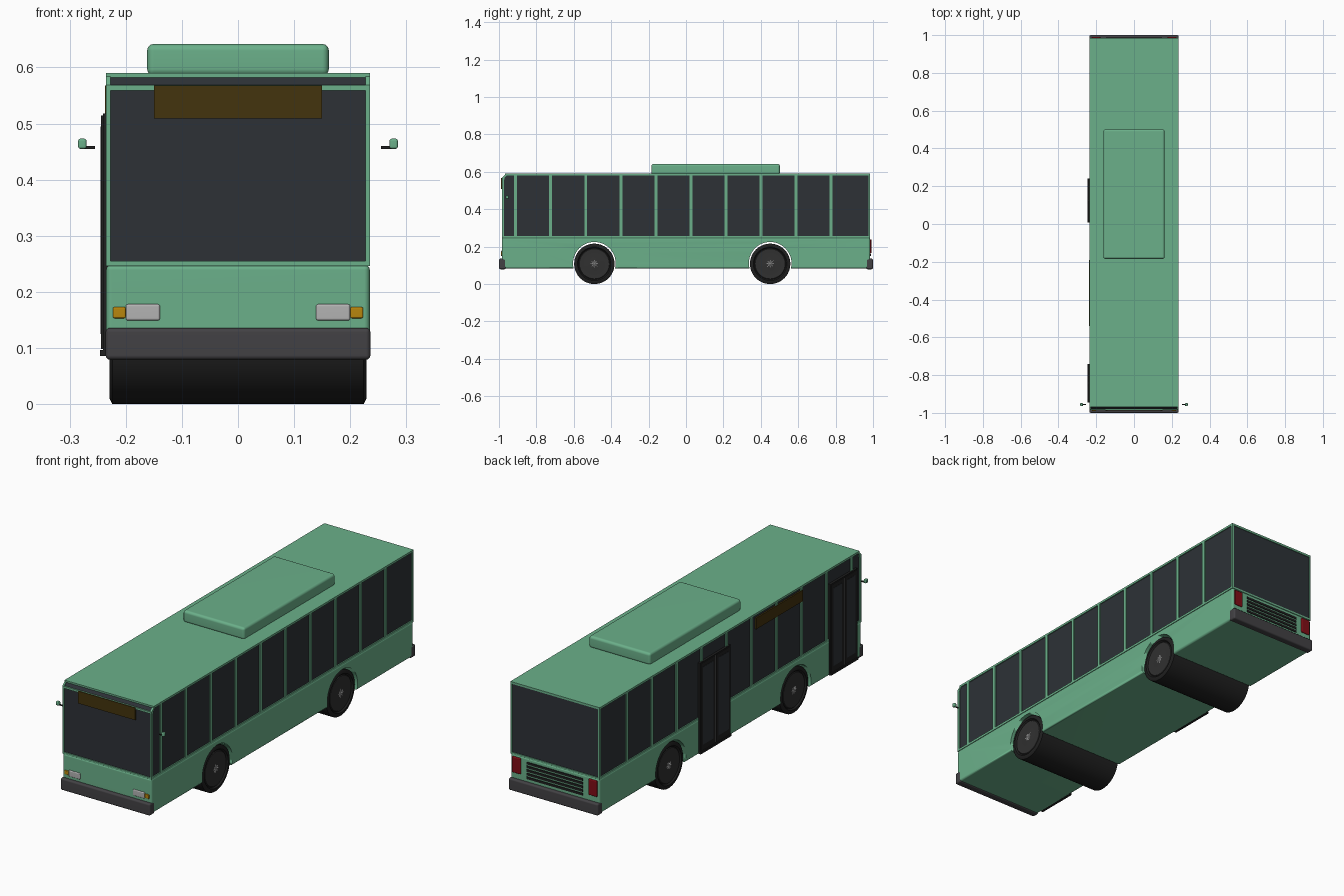
import bpy, bmesh, math
from mathutils import Matrix, Vector

cube = bpy.data.objects.get("Cube")
if cube:
    bpy.data.objects.remove(cube, do_unlink=True)


def material(name, r, g, b):
    m = bpy.data.materials.new(name)
    m.use_nodes = True
    m.diffuse_color = (r, g, b, 1)
    m.node_tree.nodes["Principled BSDF"].inputs["Base Color"].default_value = (r, g, b, 1)
    return m


GREEN = material("green paint", .147, .434, .254)
GLASS = material("dark glass", .026, .031, .037)
BLACK = material("rubber", .014, .014, .014)
RIM = material("rim", .03, .03, .03)
GREY = material("bumper grey", .055, .053, .058)
LIGHT = material("light grey", .45, .45, .45)
AMBER = material("amber", .48, .24, .004)
RED = material("red", .22, .004, .008)
SIGN = material("sign", .056, .033, .004)


def finish(name, bm, mat, smooth=None):
    bmesh.ops.recalc_face_normals(bm, faces=bm.faces[:])
    me = bpy.data.meshes.new(name)
    bm.to_mesh(me)
    bm.free()
    me.materials.append(mat)
    ob = bpy.data.objects.new(name, me)
    bpy.context.collection.objects.link(ob)
    if smooth:
        bpy.ops.object.select_all(action='DESELECT')
        ob.select_set(True)
        bpy.context.view_layer.objects.active = ob
        bpy.ops.object.shade_smooth_by_angle(angle=math.radians(smooth))
    return ob


def box(name, x, y, z, mat, bevel=0):
    """Box from (min, max) pairs, with optionally rounded edges."""
    bm = bmesh.new()
    bmesh.ops.create_cube(bm, size=1)
    for v in bm.verts:
        v.co = Vector([(a + b) / 2 + c * (b - a) for (a, b), c in zip((x, y, z), v.co)])
    if bevel:
        bmesh.ops.bevel(bm, geom=bm.edges[:], offset=bevel, segments=3,
                        profile=.5, affect='EDGES')
    ob = finish(name, bm, mat, 50 if bevel else None)
    if bevel:
        ob.modifiers.new("even_shading", 'WEIGHTED_NORMAL').keep_sharp = True
    return ob


def prism(name, profile, x, mat):
    """Extrude a (y, z) outline along x."""
    bm = bmesh.new()
    face = bm.faces.new([bm.verts.new((x[0], y, z)) for y, z in profile])
    new = bmesh.ops.extrude_face_region(bm, geom=[face])["geom"]
    bmesh.ops.translate(bm, vec=(x[1] - x[0], 0, 0),
                        verts=[g for g in new if isinstance(g, bmesh.types.BMVert)])
    return finish(name, bm, mat)


def lathe(name, profile, y, z, mat, steps=48):
    """Spin an (x, radius) outline around the wheel axis."""
    bm = bmesh.new()
    verts = [bm.verts.new((x, 0, r)) for x, r in profile]
    edges = [bm.edges.new(p) for p in zip(verts, verts[1:])]
    bmesh.ops.spin(bm, geom=verts + edges, axis=(1, 0, 0), cent=(0, 0, 0),
                   angle=math.tau, steps=steps)
    bmesh.ops.remove_doubles(bm, verts=bm.verts[:], dist=1e-5)
    bmesh.ops.translate(bm, vec=(0, y, z), verts=bm.verts[:])
    return finish(name, bm, mat, 35)


def span(side, a, b):
    return tuple(sorted((side * a, side * b)))


W = .235
SIDES = ((1, "left"), (-1, "right"))
AXLES = ((-.49, "front"), (.45, "rear"))
AXLE_Z, TYRE_R = .111, .108

# Lower body with wheel arches
body = box("lower_body", (-W, W), (-.985, .985), (.083, .249), GREEN, .01)
for y, end in AXLES:
    r = TYRE_R + .006
    cutter = lathe(end + "_arch_cutter", [(-.3, 0), (-.3, r), (.3, r), (.3, 0)], y, AXLE_Z, GREEN)
    cutter.hide_render = True
    cutter.hide_set(True)
    cutter.display_type = 'WIRE'
    cut = body.modifiers.new("arch", 'BOOLEAN')
    cut.operation, cut.solver, cut.object = 'DIFFERENCE', 'EXACT', cutter
    body.modifiers.move(len(body.modifiers) - 1, 0)

# Glazed upper volume and roof
prism("window_glass", [(-.98, .245), (-.98, .568), (-.963, .586), (.981, .586), (.981, .245)],
      (-.23, .23), GLASS)
box("roof", (-W, W), (-.962, .985), (.58, .59), GREEN)
box("roof_unit", (-.162, .162), (-.185, .502), (.585, .642), GREEN, .012)

# Window frames
for s, side in SIDES:
    x = span(s, .227, W)
    prism(side + "_front_post", [(-.985, .247), (-.985, .568), (-.963, .59), (-.953, .59),
                                 (-.953, .58), (-.96, .58), (-.973, .565), (-.973, .247)], x, GREEN)
    box(side + "_rear_post", x, (.975, .985), (.247, .59), GREEN)
    box(side + "_window_sill", x, (-.983, .983), (.246, .257), GREEN)
    for i in range(10):
        y = -.911 + i * .1875
        box(f"{side}_window_post_{i + 1}", x, (y - .008, y + .008), (.25, .585), GREEN)
box("windshield_sill", (-W, W), (-.985, -.97), (.246, .255), GREEN)
box("windshield_header", (-W, W), (-.985, -.97), (.559, .569), GREEN)
box("front_roof_edge", (-W, W), (-.969, -.955), (.582, .59), GREEN)
box("rear_window_sill", (-W, W), (.97, .985), (.246, .255), GREEN)

# Destination signs
box("front_sign", (-.15, .15), (-.988, -.97), (.509, .568), SIGN)
box("side_sign", (-.237, -.22), (-.54, -.19), (.515, .568), SIGN)

# Bumpers
box("front_bumper", (-.236, .236), (-1, -.963), (.079, .136), GREY, .008)
box("rear_bumper", (-.236, .236), (.963, 1), (.079, .136), GREY, .008)

# Lamps and mirrors
for s, side in SIDES:
    box(side + "_headlight", span(s, .139, .2), (-.99, -.975), (.149, .178), LIGHT, .004)
    box(side + "_indicator", span(s, .2, .223), (-.989, -.975), (.153, .173), AMBER, .003)
    box(side + "_tail_light", span(s, .178, .224), (.975, .991), (.163, .239), RED, .004)
    box(side + "_mirror_arm", span(s, .255, .28), (-.957, -.952), (.455, .46), BLACK)
    box(side + "_mirror", span(s, .27, .285), (-.964, -.948), (.455, .473), GREEN, .004)

# Rear grille
for i in range(5):
    z = .155 + i * .0175
    box(f"grille_slat_{i + 1}", (-.148, .148), (.98, .988), (z - .0055, z + .0055), BLACK)

# Two-leaf doors on the right side
for y0, y1, end in ((-.945, -.74, "front"), (.008, .24, "middle")):
    mid = (y0 + y1) / 2
    box(end + "_door_frame", (-.241, -.225), (y0, y1), (.09, .518), BLACK)
    box(end + "_door_step", (-.246, -.2), (y0, y1), (.086, .096), BLACK)
    box(end + "_door_seal", (-.2425, -.23), (mid - .003, mid + .003), (.1, .51), LIGHT)
    for n, (a, b) in enumerate(((y0 + .004, mid - .004), (mid + .004, y1 - .004))):
        box(f"{end}_door_leaf_{n + 1}", (-.244, -.23), (a, b), (.098, .514), BLACK)
        box(f"{end}_door_glass_{n + 1}", (-.245, -.23), (a + .015, b - .015), (.125, .495), GLASS)

# Wheels on full-width drums, with rims and star hubs
for y, end in AXLES:
    half = [(.222, 0), (.222, .084), (.229, .09), (.229, .098), (.224, TYRE_R)]
    outline = [(-x, r) for x, r in half] + half[::-1]
    lathe(end + "_wheels", outline, y, AXLE_Z + .001 - .004, BLACK)
    for s, side in SIDES:
        lathe(f"{end}_{side}_rim", [(s * .22, .084), (s * .225, .08), (s * .223, .04),
                                    (s * .226, .02), (s * .226, 0)], y, AXLE_Z - .003, RIM)
        bm = bmesh.new()
        ring = []
        for i in range(16):
            a, r = math.tau * i / 16, .026 if i % 2 == 0 else .014
            ring.append(bm.verts.new((s * .225, y + r * math.sin(a), AXLE_Z - .003 + r * math.cos(a))))
        tip = bm.verts.new((s * .23, y, AXLE_Z - .003))
        for a, b in zip(ring, ring[1:] + ring[:1]):
            bm.faces.new((a, b, tip))
        finish(f"{end}_{side}_hub", bm, LIGHT)
